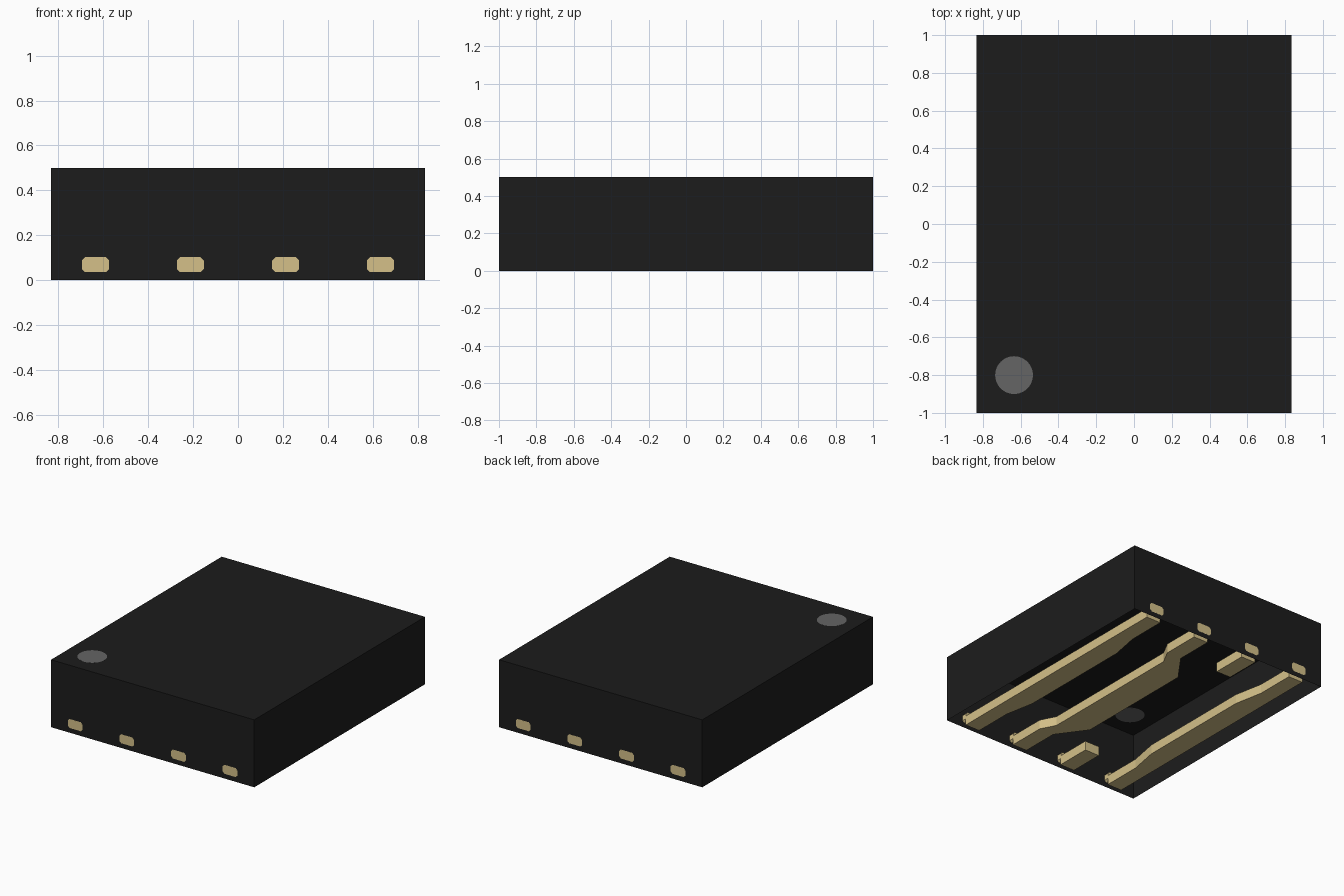
import bpy, bmesh, math

cube = bpy.data.objects.get("Cube")
if cube:
    bpy.data.objects.remove(cube, do_unlink=True)


def material(name, rgb):
    m = bpy.data.materials.new(name)
    m.use_nodes = True
    m.diffuse_color = (*rgb, 1)
    m.node_tree.nodes["Principled BSDF"].inputs["Base Color"].default_value = (*rgb, 1)
    return m


BLACK = material("black_plastic", (0.0115, 0.0115, 0.0115))
GREY = material("marker_grey", (0.128, 0.128, 0.128))
GOLD = material("pale_gold", (0.66, 0.53, 0.25))


def finish(name, bm, mat):
    me = bpy.data.meshes.new(name)
    bm.to_mesh(me)
    bm.free()
    me.materials.append(mat)
    ob = bpy.data.objects.new(name, me)
    bpy.context.collection.objects.link(ob)
    return ob


def prism(name, points, offset, mat):
    """Extrude a closed 3D outline along an offset."""
    bm = bmesh.new()
    face = bm.faces.new([bm.verts.new(p) for p in points])
    res = bmesh.ops.extrude_face_region(bm, geom=[face], use_keep_orig=True)
    moved = [v for v in res["geom"] if isinstance(v, bmesh.types.BMVert)]
    bmesh.ops.translate(bm, verts=moved, vec=offset)
    bmesh.ops.recalc_face_normals(bm, faces=bm.faces)
    return finish(name, bm, mat)


# Housing: thin box, open underneath
HX, HY, H = 0.833, 0.9995, 0.5
bm = bmesh.new()
bmesh.ops.create_cube(bm, size=1)
for v in bm.verts:
    v.co = (v.co.x * 2 * HX, v.co.y * 2 * HY, (v.co.z + 0.5) * H)
bottom = [f for f in bm.faces if f.normal.z < -0.5]
bmesh.ops.delete(bm, geom=bottom, context="FACES_ONLY")
finish("housing", bm, BLACK)

# Round corner marker, showing on both sides of the top
bm = bmesh.new()
bmesh.ops.create_cone(bm, cap_ends=True, segments=48, radius1=0.1, radius2=0.1, depth=0.001)
bmesh.ops.translate(bm, verts=bm.verts, vec=(-0.635, -0.8, H))
finish("corner_marker", bm, GREY)

# Lead strips, flush with the underside
W, END, THICK = 0.06, 0.965, 0.07
PITCH = (0.635, 0.2125, -0.2125, -0.635)


def strip(name, right_edge, left_edge):
    """Each edge lists (x, y) points from front to back."""
    outline = left_edge + right_edge[::-1]
    prism(name, [(x, y, 0) for x, y in outline], (0, 0, THICK), GOLD)


def bulged(x, x_mid, y_out, y_in):
    return [(x, -END), (x, -y_out), (x_mid, -y_in), (x_mid, y_in), (x, y_out), (x, END)]


# Outer strips, widened towards the middle
for side, label in ((1, "left"), (-1, "right")):
    strip(f"{label}_lead_strip",
          bulged(side * (0.635 - W), side * 0.533, 0.67, 0.45),
          [(side * (0.635 + W), -END), (side * (0.635 + W), END)])

# Wide central strip
strip("centre_lead_strip",
      bulged(0.2125 - W, 0.0, 0.68, 0.47),
      bulged(0.2125 + W, 0.215, 0.68, 0.57))

# Short leads at front and back
for side, label in ((-1, "front"), (1, "back")):
    x = PITCH[2]
    strip(f"{label}_short_lead",
          [(x - W, side * 0.70), (x - W, side * END)],
          [(x + W, side * 0.70), (x + W, side * END)])

# Raised chamfered lead tips showing on the end walls
C, Z0, Z1 = 0.014, 0.035, 0.102
for side, label in ((-1, "front"), (1, "back")):
    for i, x in enumerate(PITCH):
        y = side * (END - 0.005)
        tip = [(x - W, y, Z0 + C), (x - W + C, y, Z0), (x + W - C, y, Z0), (x + W, y, Z0 + C),
               (x + W, y, Z1 - C), (x + W - C, y, Z1), (x - W + C, y, Z1), (x - W, y, Z1 - C)]
        prism(f"{label}_lead_tip_{i + 1}", tip, (0, side * (1.0 - abs(y)), 0), GOLD)
